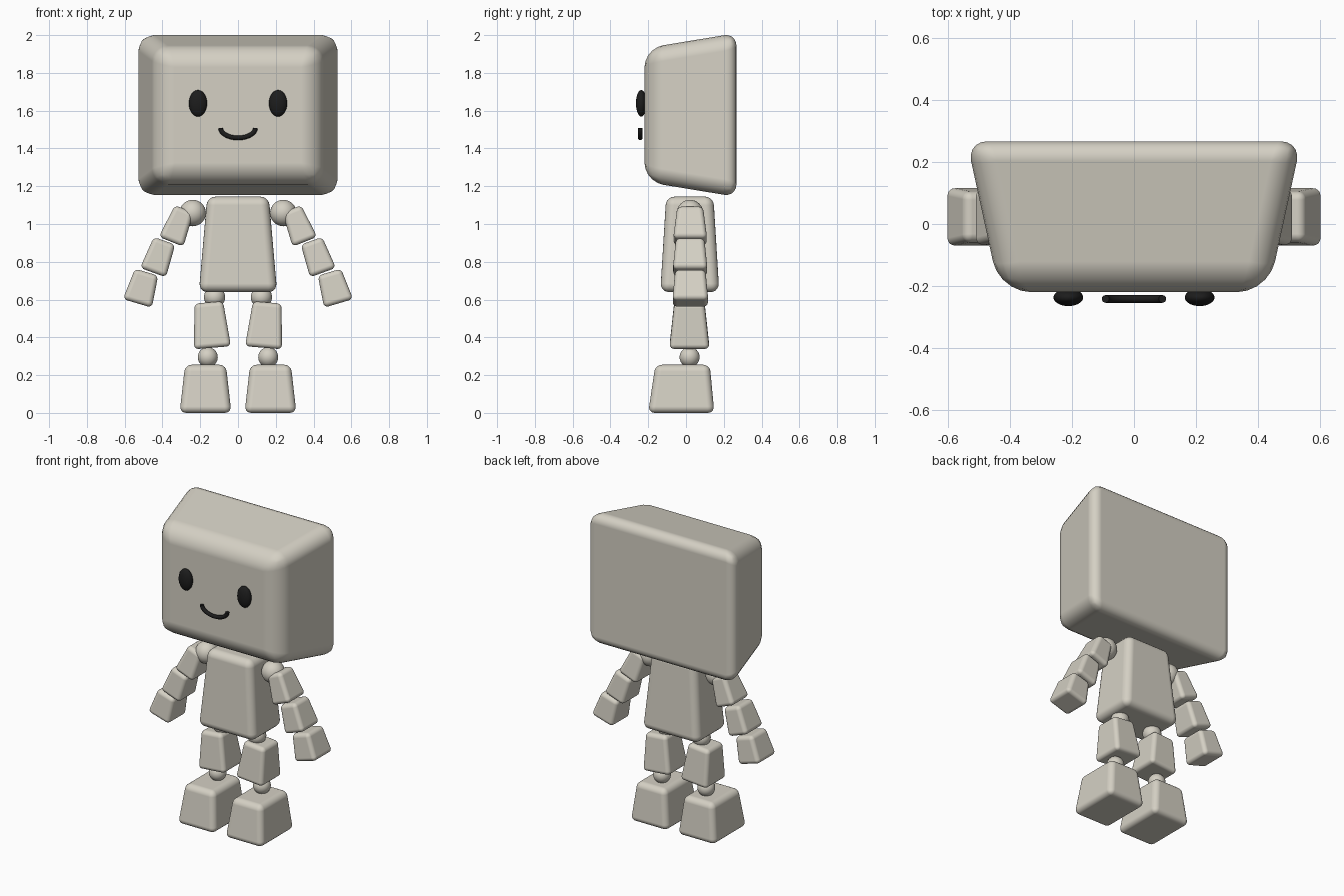
import bpy, bmesh, math
from mathutils import Vector

if "Cube" in bpy.data.objects:
    bpy.data.objects.remove(bpy.data.objects["Cube"])


def material(name, rgb):
    m = bpy.data.materials.new(name)
    m.diffuse_color = (*rgb, 1)
    m.use_nodes = True
    m.node_tree.nodes["Principled BSDF"].inputs["Base Color"].default_value = m.diffuse_color
    return m


CLAY = material("warm_clay", (0.66, 0.63, 0.55))
BLACK = material("black", (0.012, 0.012, 0.012))
X, Y, Z = Vector((1, 0, 0)), Vector((0, 1, 0)), Vector((0, 0, 1))


def finish(name, bm, mat):
    for f in bm.faces:
        f.smooth = True
    me = bpy.data.meshes.new(name)
    bm.to_mesh(me)
    bm.free()
    me.materials.append(mat)
    ob = bpy.data.objects.new(name, me)
    bpy.context.collection.objects.link(ob)
    return ob


def tapered_box(name, a, b, size_a, size_b, u, v, bevel, back=1.0):
    """Rounded box between end rectangles a and b; 'back' scales rounding at b."""
    a, b = Vector(a), Vector(b)
    bm = bmesh.new()
    bmesh.ops.create_cube(bm, size=2)
    weight = bm.edges.layers.float.new("bevel_weight_edge")
    for e in bm.edges:
        t = (e.verts[0].co.z + e.verts[1].co.z) / 2
        e[weight] = {-1: 1.0, 0: (1 + back) / 2, 1: back}[round(t)]
    for p in bm.verts:
        c, s = (a, size_a) if p.co.z < 0 else (b, size_b)
        p.co = c + u * (p.co.x * s[0]) + v * (p.co.y * s[1])
    bmesh.ops.recalc_face_normals(bm, faces=bm.faces)
    ob = finish(name, bm, CLAY)
    mod = ob.modifiers.new("round", "BEVEL")
    mod.limit_method = "WEIGHT"
    mod.width = bevel
    mod.segments = 5
    mod.harden_normals = True
    return ob


def limb(name, a, b, size_a, size_b, bevel=0.025):
    """Limb piece whose end faces are square to its axis in the XZ plane."""
    axis = (Vector(b) - Vector(a)).normalized()
    return tapered_box(name, a, b, size_a, size_b, axis.cross(Y), Y, bevel)


def ball(name, centre, radii, mat=CLAY):
    bm = bmesh.new()
    bmesh.ops.create_uvsphere(bm, u_segments=32, v_segments=16, radius=1)
    for p in bm.verts:
        p.co = Vector(centre) + Vector(p.co[i] * radii[i] for i in range(3))
    return finish(name, bm, mat)


# Head, narrower toward the face, and torso
tapered_box("head", (0, -0.22, 1.577), (0, 0.267, 1.577),
            (0.434, 0.353), (0.54, 0.433), X, Z, 0.1, 0.65)
tapered_box("torso", (0, 0.02, 0.64), (0, 0.02, 1.145),
            (0.207, 0.156), (0.163, 0.125), X, Y, 0.045)

# Mouth: lower half of an ellipse drawn as a tube
cu = bpy.data.curves.new("mouth", "CURVE")
cu.dimensions = "3D"
cu.bevel_depth = 0.0125
cu.bevel_resolution = 3
cu.use_fill_caps = True
line = cu.splines.new("POLY")
line.points.add(24)
for i, p in enumerate(line.points):
    t = math.pi * (1 + i / 24)
    p.co = (0.092 * math.cos(t), -0.242, 1.508 + 0.052 * math.sin(t), 1)
cu.materials.append(BLACK)
bpy.context.collection.objects.link(bpy.data.objects.new("mouth", cu))

for side, s in (("right", -1), ("left", 1)):
    ball(side + "_eye", (s * 0.212, -0.237, 1.639), (0.048, 0.028, 0.07), BLACK)

    # Arm
    ball(side + "_shoulder", (s * 0.24, 0.021, 1.058), (0.07,) * 3)
    limb(side + "_upper_arm", (s * 0.285, 0.022, 1.08), (s * 0.354, 0.022, 0.906),
         (0.053, 0.068), (0.07, 0.09))
    limb(side + "_forearm", (s * 0.389, 0.022, 0.911), (s * 0.45, 0.022, 0.743),
         (0.06, 0.075), (0.073, 0.092))
    limb(side + "_hand", (s * 0.484, 0.023, 0.745), (s * 0.533, 0.023, 0.58),
         (0.064, 0.08), (0.08, 0.095))

    # Leg
    ball(side + "_hip", (s * 0.124, 0.018, 0.613), (0.056,) * 3)
    limb(side + "_leg", (s * 0.155, 0.018, 0.585), (s * 0.135, 0.018, 0.345),
         (0.076, 0.08), (0.098, 0.106))
    ball(side + "_ankle", (s * 0.16, 0.019, 0.295), (0.053,) * 3)
    tapered_box(side + "_foot", (s * 0.172, -0.025, 0.0), (s * 0.172, -0.018, 0.255),
                (0.137, 0.175), (0.108, 0.144), X, Y, 0.035)
